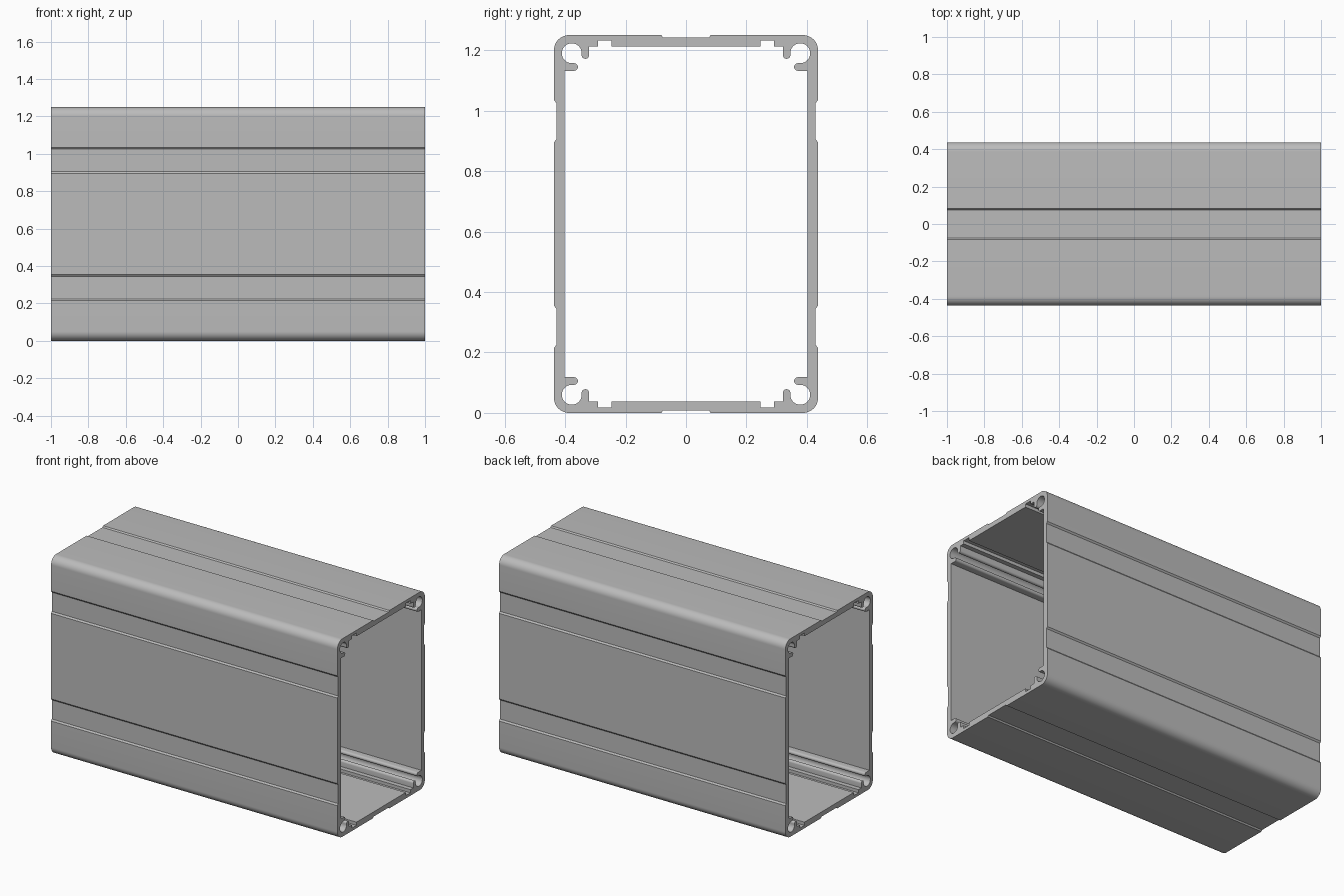
import bpy, bmesh
from math import sin, cos, radians

cube = bpy.data.objects.get("Cube")
if cube:
    bpy.data.objects.remove(cube)

HEIGHT, HALF_W, HALF_L = 1.25, 0.437, 1.0
MID = HEIGHT / 2

aluminium = bpy.data.materials.new("grey_aluminium")
aluminium.use_nodes = True
grey = (0.5, 0.5, 0.5, 1)
aluminium.diffuse_color = grey
aluminium.node_tree.nodes["Principled BSDF"].inputs["Base Color"].default_value = grey


def arc(y, z, r, start, end, steps):
    angles = [radians(start + (end - start) * i / steps) for i in range(steps + 1)]
    return [(y + r * cos(a), z + r * sin(a)) for a in angles]


def mirror_quarter(quarter):
    """Turn a side-to-top quarter outline into a closed loop."""
    upper = quarter + [(-y, z) for y, z in reversed(quarter)]
    return upper + [(y, HEIGHT - z) for y, z in reversed(upper)]


# Outer quarter: side groove, rounded corner, top groove
side_in, top_in = HALF_W - 0.008, HEIGHT - 0.008
outer = [(HALF_W, MID + 0.27), (side_in, MID + 0.28),
         (side_in, MID + 0.4), (HALF_W, MID + 0.41)]
outer += arc(HALF_W - 0.05, HEIGHT - 0.05, 0.05, 0, 90, 12)
outer += [(0.082, HEIGHT), (0.075, top_in)]

# Inner quarter: lower hook, screw channel, upper hook, slot
inner = [(0.402, 1.132)]
inner += arc(0.37, 1.1445, 0.0125, 270, 90, 8)
inner += arc(0.378, 1.19, 0.033, -90, 180, 24)
inner += arc(0.333, 1.184, 0.0125, 360, 180, 8)
inner += [(0.321, 1.212), (0.292, 1.212), (0.292, 1.232),
          (0.246, 1.232), (0.246, 1.212)]

# Fill the section between both loops and extrude it lengthwise
bm = bmesh.new()
edges = []
for quarter in (outer, inner):
    verts = [bm.verts.new((-HALF_L, y, z)) for y, z in mirror_quarter(quarter)]
    edges += [bm.edges.new((a, b)) for a, b in zip(verts, verts[1:] + verts[:1])]
bmesh.ops.triangle_fill(bm, edges=edges, use_beauty=True)
result = bmesh.ops.extrude_face_region(bm, geom=bm.faces[:], use_keep_orig=True)
moved = [g for g in result["geom"] if isinstance(g, bmesh.types.BMVert)]
bmesh.ops.translate(bm, verts=moved, vec=(2 * HALF_L, 0, 0))
bmesh.ops.recalc_face_normals(bm, faces=bm.faces[:])

mesh = bpy.data.meshes.new("enclosure_profile")
bm.to_mesh(mesh)
bm.free()
mesh.materials.append(aluminium)
mesh.shade_smooth()
mesh.set_sharp_from_angle(angle=radians(30))
bpy.context.collection.objects.link(bpy.data.objects.new("enclosure_profile", mesh))
